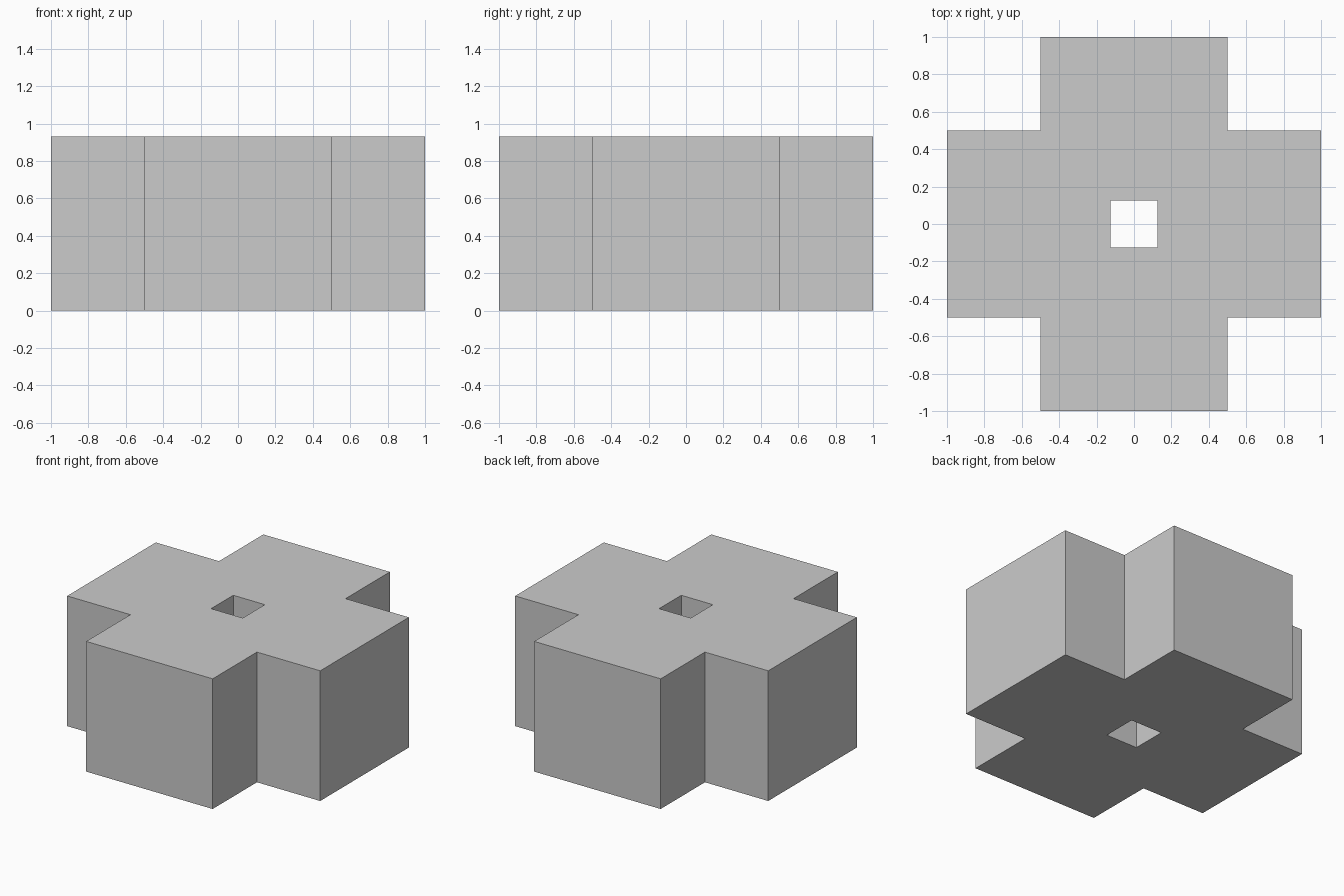
import bpy, bmesh

if "Cube" in bpy.data.objects:
    bpy.data.objects.remove(bpy.data.objects["Cube"])

ARM, HALF, HOLE, HEIGHT = 1.0, 0.5, 0.125, 0.93
cuts = [-ARM, -HALF, -HOLE, HOLE, HALF, ARM]

bm = bmesh.new()
grid = [[bm.verts.new((x, y, 0)) for x in cuts] for y in cuts]

# Plus-shaped footprint: leave out the four corners and the central hole
for j in range(5):
    for i in range(5):
        corner = i in (0, 4) and j in (0, 4)
        hole = i == 2 and j == 2
        if not corner and not hole:
            bm.faces.new((grid[j][i], grid[j][i + 1],
                          grid[j + 1][i + 1], grid[j + 1][i]))
bmesh.ops.delete(bm, geom=[v for v in bm.verts if not v.link_faces], context='VERTS')

# Raise the footprint into a solid, keeping the underside
result = bmesh.ops.extrude_face_region(bm, geom=bm.faces[:], use_keep_orig=True)
top = [g for g in result["geom"] if isinstance(g, bmesh.types.BMVert)]
bmesh.ops.translate(bm, verts=top, vec=(0, 0, HEIGHT))
bmesh.ops.recalc_face_normals(bm, faces=bm.faces[:])

mesh = bpy.data.meshes.new("cross_block")
bm.to_mesh(mesh)
bm.free()
bpy.context.collection.objects.link(bpy.data.objects.new("cross_block", mesh))
